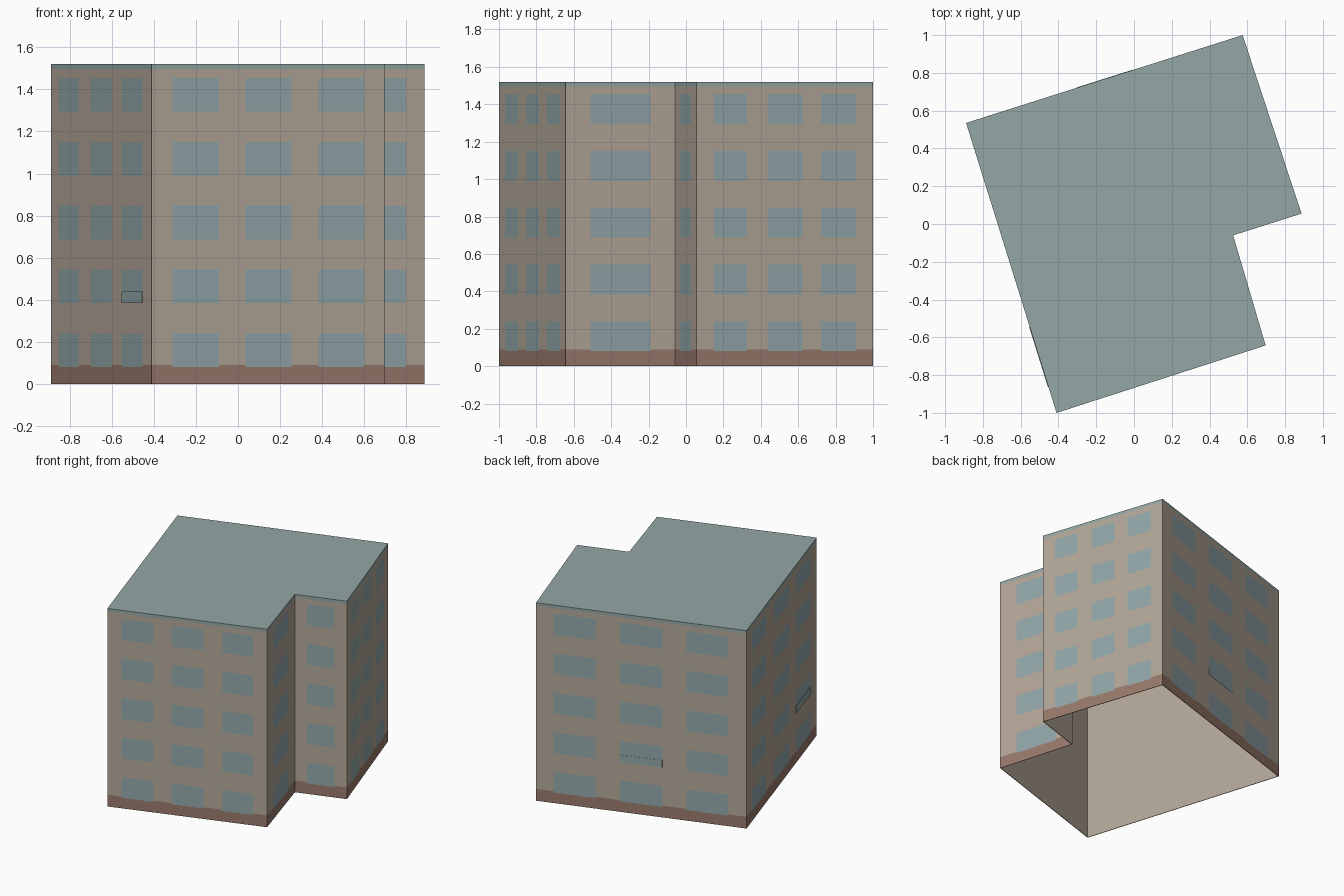
import bpy
import bmesh
from mathutils import Vector

if "Cube" in bpy.data.objects:
    bpy.data.objects.remove(bpy.data.objects["Cube"], do_unlink=True)


def srgb(r, g, b):
    return tuple(((c / 255 + 0.055) / 1.055) ** 2.4 for c in (r, g, b)) + (1.0,)


def material(name, colour):
    mat = bpy.data.materials.new(name)
    mat.use_nodes = True
    mat.diffuse_color = colour
    bsdf = mat.node_tree.nodes["Principled BSDF"]
    bsdf.inputs["Base Color"].default_value = colour
    bsdf.inputs["Roughness"].default_value = 0.9
    return mat


def finish(name, bm, mats):
    mesh = bpy.data.meshes.new(name)
    bm.to_mesh(mesh)
    bm.free()
    for mat in mats:
        mesh.materials.append(mat)
    obj = bpy.data.objects.new(name, mesh)
    bpy.context.collection.objects.link(obj)
    return obj


WALL, GLASS, PLINTH, ROOF, INTERIOR = range(5)
mats = [material("beige wall", srgb(179, 167, 152)),
        material("window glass", srgb(147, 167, 170)),
        material("brown plinth", srgb(153, 122, 108)),
        material("grey green roof", srgb(148, 167, 165))]
mats.append(mats[WALL])

# Footprint corners, counterclockwise, and window spans along each wall
corners = [Vector(p) for p in ((-0.889, 0.535), (-0.41, -1.0), (0.697, -0.643),
                               (0.525, -0.06), (0.887, 0.055), (0.575, 1.0))]
triple = [(0.085, 0.283), (0.4, 0.6), (0.713, 0.913)]
side = [(0.08, 0.277), (0.396, 0.602), (0.704, 0.91)]
front = [(0.09, 0.288), (0.403, 0.601), (0.717, 0.912)]
east = [(0.1, 0.288), (0.406, 0.6), (0.706, 0.904)]
walls = [side, front, [(0.229, 0.777)], [(0.235, 0.755)], east, triple]

# Storey levels
HEIGHT, PLINTH_TOP, BAND = 1.52, 0.09, 1.496
floors = [(0.08 + 0.3035 * i, 0.24 + 0.3035 * i) for i in range(5)]
levels = sorted([0, PLINTH_TOP, BAND, HEIGHT] + [z for f in floors for z in f])


def inside(value, spans):
    return any(a < value < b for a, b in spans)


# Building shell: walls cut along the window edges, coloured by height and span
bm = bmesh.new()
rows = [[] for _ in levels]
owners = []
for i, spans in enumerate(walls):
    start, end = corners[i], corners[(i + 1) % len(corners)]
    for u in [0] + [u for s in spans for u in s]:
        p = start.lerp(end, u)
        owners.append((i, u))
        for row, z in zip(rows, levels):
            row.append(bm.verts.new((p.x, p.y, z)))

count = len(owners)
for k, (wall, u) in enumerate(owners):
    nxt = (k + 1) % count
    u_end = owners[nxt][1] or 1
    for low, high, z0, z1 in zip(rows, rows[1:], levels, levels[1:]):
        face = bm.faces.new((low[k], low[nxt], high[nxt], high[k]))
        mid = (z0 + z1) / 2
        if inside((u + u_end) / 2, walls[wall]) and inside(mid, floors):
            face.material_index = GLASS
        elif mid < PLINTH_TOP:
            face.material_index = PLINTH
        elif mid > BAND:
            face.material_index = ROOF

# Flat roof; the underside stays open
bm.faces.new(rows[-1]).material_index = ROOF
building = finish("building", bm, mats)

# Plain beige inner lining
lining = building.modifiers.new("inner lining", "SOLIDIFY")
lining.thickness = 0.004
lining.offset = -1
lining.use_even_offset = True
lining.material_offset = INTERIOR


# Thin panels over the lower part of two first-floor windows
def window_panel(name, wall, span, thickness):
    start, end = corners[wall], corners[(wall + 1) % len(corners)]
    along = (end - start).normalized()
    out = Vector((along.y, -along.x)) * thickness
    a, b = (start.lerp(end, u) for u in span)
    z0 = floors[1][0]
    panel = bmesh.new()
    rings = [[panel.verts.new((p.x, p.y, z)) for p in (a, b, b + out, a + out)]
             for z in (z0, z0 + 0.055)]
    panel.faces.new(rings[0])
    panel.faces.new(rings[1])
    for j in range(4):
        n = (j + 1) % 4
        panel.faces.new((rings[0][j], rings[0][n], rings[1][n], rings[1][j]))
    bmesh.ops.recalc_face_normals(panel, faces=panel.faces)
    finish(name, panel, [mats[GLASS]])


window_panel("side_window_panel", 0, side[2], 0.003)
window_panel("back_window_panel", 5, triple[1], 0.0015)
